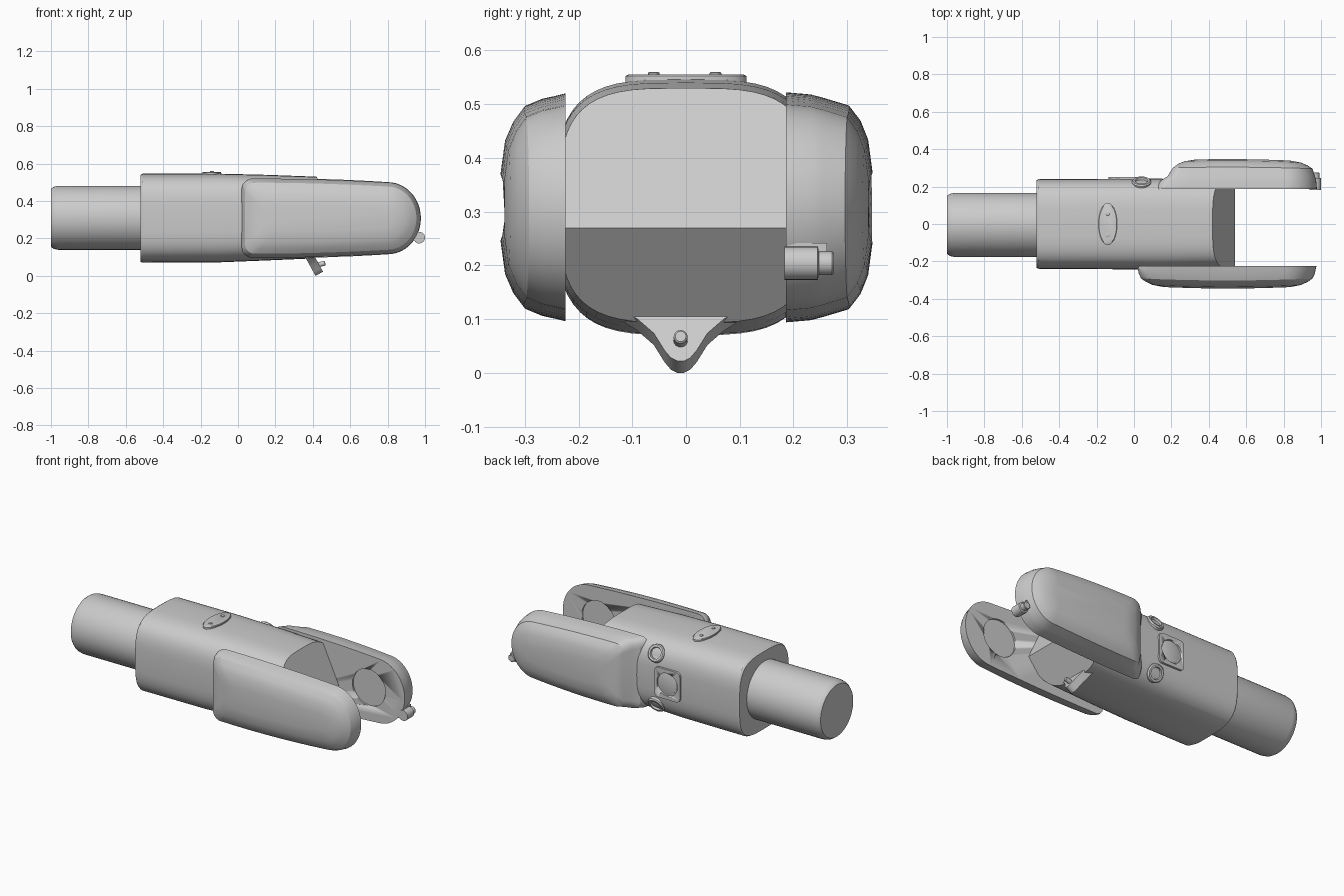
import bpy, bmesh
from math import sin, cos, pi, copysign
from mathutils import Vector

if "Cube" in bpy.data.objects:
    bpy.data.objects.remove(bpy.data.objects["Cube"])

CZ = 0.31  # height of the main axis


def finish(name, bm, angle=30):
    bmesh.ops.remove_doubles(bm, verts=bm.verts, dist=1e-5)
    bmesh.ops.recalc_face_normals(bm, faces=bm.faces)
    me = bpy.data.meshes.new(name)
    bm.to_mesh(me)
    bm.free()
    ob = bpy.data.objects.new(name, me)
    bpy.context.collection.objects.link(ob)
    bpy.ops.object.select_all(action='DESELECT')
    ob.select_set(True)
    bpy.context.view_layer.objects.active = ob
    bpy.ops.object.shade_smooth_by_angle(angle=angle * pi / 180)
    return ob


def loft(name, rings, cap_end=True, angle=30):
    bm = bmesh.new()
    vr = [[bm.verts.new(p) for p in r] for r in rings]
    n = len(vr[0])
    for a, b in zip(vr, vr[1:]):
        for i in range(n):
            j = (i + 1) % n
            bm.faces.new((a[i], a[j], b[j], b[i]))
    bm.faces.new(vr[0])
    if cap_end:
        bm.faces.new(vr[-1])
    return finish(name, bm, angle)


def lathe(name, profile, loc, axis, scale=(1, 1), n=40):
    """Turn (radius, height) pairs around an axis."""
    q = Vector(axis).to_track_quat('Z', 'Y')
    rings = [[Vector(loc) + q @ Vector((r * scale[0] * cos(2 * pi * i / n),
                                        r * scale[1] * sin(2 * pi * i / n), h))
              for i in range(n)] for r, h in profile]
    return loft(name, rings)


def cut(ob, cutter):
    m = ob.modifiers.new("cut", 'BOOLEAN')
    m.operation = 'DIFFERENCE'
    m.solver = 'EXACT'
    m.object = cutter
    cutter.hide_render = True
    cutter.hide_viewport = True


# Shaft
lathe("shaft", [(0.155, -1.0), (0.166, -0.985), (0.171, -0.96), (0.171, -0.45)],
      (0, -0.005, CZ), (1, 0, 0), n=48)


# Main housing: squarish rounded section, ending in a wedge between the arms
def section(x, zb, zt, hy, n=56):
    pts = []
    for i in range(n):
        a = 2 * pi * i / n
        c, s = cos(a), sin(a)
        y = hy * copysign(abs(c) ** (2 / 3.5), c)
        z = (zt + zb) / 2 + (zt - zb) / 2 * copysign(abs(s) ** (2 / 3.5), s)
        pts.append(Vector((x, y, z)))
    return pts


RIDGE = (0.54, 0.27)
stations = [(-0.52, 0.075, 0.54, 0.234), (-0.51, 0.07, 0.546, 0.24),
            (-0.1, 0.072, 0.546, 0.242), (0.15, 0.082, 0.54, 0.242)]
rings = [section(*s) for s in stations]
last = section(0.4, 0.093, 0.53, 0.235)
for p in last:
    ex, ez = (0.42, 0.53) if p.z > RIDGE[1] else (0.40, 0.093)
    t = (p.z - RIDGE[1]) / (ez - RIDGE[1])
    p.x = RIDGE[0] + t * (ex - RIDGE[0])
rings += [last, [Vector((RIDGE[0], p.y, RIDGE[1])) for p in last]]
loft("housing", rings, cap_end=False)


# Fork arms with bulged outer pads
def outline(x0, ins):
    hl, hr, rx, xr = 0.208 - ins, 0.187 - ins, 0.172 - ins, 0.80
    xl, r = x0 + ins, min(0.05, (0.208 - ins) * 0.7)
    top = [(xl + r - r * cos(a), hl - r + r * sin(a))
           for a in [k * pi / 12 for k in range(7)]]
    for k in range(1, 7):
        t = k / 7
        top.append((xl + r + t * (xr - xl - r), hl + t * t * (hr - hl)))
    top += [(xr + rx * sin(k * pi / 24), hr * cos(k * pi / 24)) for k in range(13)]
    return top + [(x, -z) for x, z in reversed(top[:-1])]


def arm(name, side, layers):
    rings = []
    for y, x0, ins, bulge in layers:
        ring = []
        for x, z in outline(x0, ins):
            yy = y - bulge * ((x - 0.5) / 0.45) ** 2
            ring.append((x, side * yy, CZ - 0.002 + z))
        rings.append(ring)
    return loft(name, rings, angle=25)


front_arm = arm("front_arm", -1, [
    (0.224, 0.03, -0.004, 0), (0.24, 0.02, 0, 0), (0.27, 0.02, 0.006, 0.003),
    (0.302, 0.02, 0.018, 0.01), (0.322, 0.02, 0.045, 0.013),
    (0.337, 0.02, 0.08, 0.014), (0.345, 0.02, 0.14, 0.014)])
back_arm = arm("back_arm", 1, [
    (0.186, 0.12, -0.006, 0), (0.232, 0.145, -0.002, 0), (0.255, 0.175, 0.004, 0),
    (0.304, 0.19, 0.018, 0.008), (0.325, 0.19, 0.045, 0.012),
    (0.339, 0.19, 0.08, 0.014), (0.347, 0.19, 0.14, 0.014)])

# Round pivot recesses on both inner faces
pivot = lathe("pivot_cutter", [(0.11, -0.234), (0.11, 0.196)],
              (0.74, 0, CZ), (0, 1, 0), n=48)
cut(front_arm, pivot)
cut(back_arm, pivot)

# Oval cover and two screws on top
lathe("top_cover", [(1, -0.03), (1, 0.007), (0.95, 0.01)],
      (-0.14, 0, 0.545), (0, 0, 1), scale=(0.05, 0.113))
for y in (-0.06, 0.055):
    lathe("cover_screw", [(0.011, 0), (0.011, 0.013), (0.008, 0.015)],
          (-0.14, y, 0.545), (0, 0, 1), n=12)

# Sensor plate with round opening on the back side
bm = bmesh.new()
bmesh.ops.create_cube(bm, size=1)
for v in bm.verts:
    v.co = Vector((-0.05 + v.co.x * 0.17, 0.238 + v.co.y * 0.028, CZ + v.co.z * 0.18))
edges = [e for e in bm.edges if abs(e.verts[0].co.y - e.verts[1].co.y) > 0.01]
bmesh.ops.bevel(bm, geom=edges, offset=0.025, segments=4, affect='EDGES', profile=0.5)
plate = finish("sensor_plate", bm)
cut(plate, lathe("sensor_cutter", [(0.068, -0.05), (0.068, 0.05)],
                 (-0.05, 0.24, CZ), (0, 1, 0)))
lathe("sensor_lens", [(0.06, -0.02), (0.06, 0.003), (0.054, 0.005)],
      (-0.05, 0.24, CZ), (0, 1, 0))

# Two tilted round sockets beside it
for s in (1, -1):
    lathe("round_socket", [(0.052, -0.05), (0.052, 0.008), (0.046, 0.015),
                           (0.034, 0.015), (0.031, 0.003), (0.012, 0.003)],
          (0.04, 0.219, CZ + s * 0.152), (0, 0.87, s * 0.47))

# Slanted triangular latch under the housing
half = [(0.115, 0.1), (0.08, 0.078), (0.05, 0.052), (0.03, 0.02), (0.018, 0.006), (0.006, 0)]
tri = [(-0.01 + y, z) for y, z in half] + [(-0.01 - y, z) for y, z in reversed(half)]
loft("latch", [[(x + (0.09 - z) * 0.55, y, z + dz) for y, z in tri]
               for x, dz in ((0.365, 0.0), (0.405, 0.022))])
lathe("latch_knob", [(0.013, 0), (0.013, 0.05), (0.01, 0.053)],
      (0.415, -0.01, 0.055), (1, 0, 0.25), n=16)

# Small stepped knob at the tip of the back arm
lathe("tip_knob", [(0.031, 0.183), (0.031, 0.245), (0.022, 0.247),
                   (0.022, 0.272), (0.019, 0.275)],
      (0.969, 0, 0.204), (0, 1, 0), n=24)
bm = bmesh.new()
bmesh.ops.create_cube(bm, size=1)
for v in bm.verts:
    v.co = Vector((0.94 + v.co.x * 0.05, 0.225 + v.co.y * 0.075, 0.228 + v.co.z * 0.028))
finish("tip_bracket", bm)
